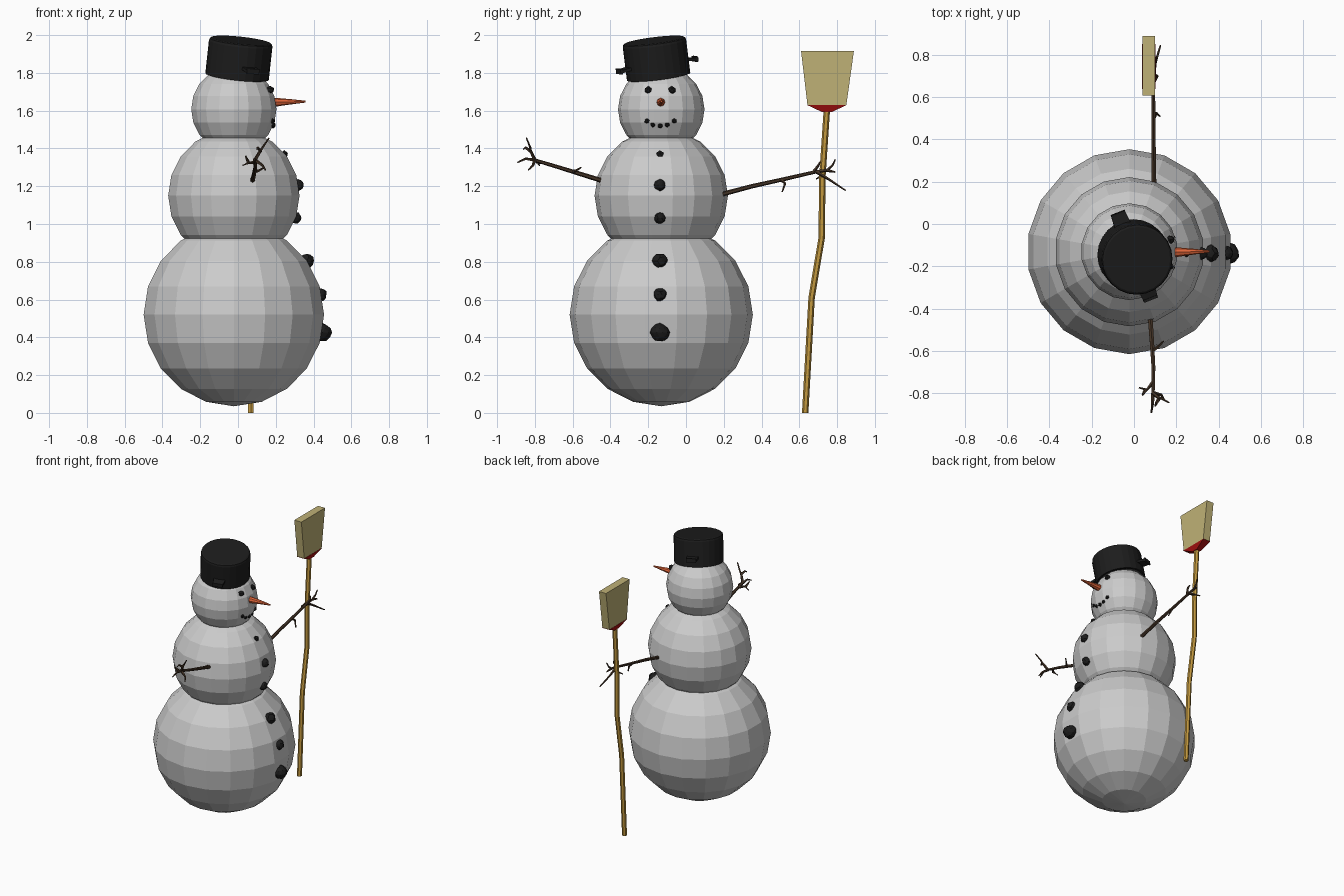
import bpy, bmesh, random
from math import sin, cos, pi, sqrt
from mathutils import Vector, Matrix

if "Cube" in bpy.data.objects:
    bpy.data.objects.remove(bpy.data.objects["Cube"])

random.seed(3)
CY = -0.131   # y of the body axis
CX = -0.022   # x of the body axis


def material(name, rgb):
    m = bpy.data.materials.new(name)
    m.diffuse_color = (*rgb, 1)
    m.use_nodes = True
    m.node_tree.nodes["Principled BSDF"].inputs["Base Color"].default_value = m.diffuse_color
    return m


COAL = material("coal black", (0.012, 0.012, 0.012))
WOOD = material("twig brown", (0.06, 0.035, 0.02))
POLE = material("pole yellow", (0.55, 0.32, 0.05))
STRAW = material("straw", (0.52, 0.44, 0.18))
RED = material("red", (0.4, 0.005, 0.005))
ORANGE = material("carrot orange", (0.75, 0.13, 0.04))


def finish(bm, name, mat=None):
    bmesh.ops.recalc_face_normals(bm, faces=bm.faces)
    me = bpy.data.meshes.new(name)
    bm.to_mesh(me)
    bm.free()
    ob = bpy.data.objects.new(name, me)
    bpy.context.collection.objects.link(ob)
    if mat:
        me.materials.append(mat)
    return ob


def bridge(bm, rings):
    n = len(rings[0])
    for a, b in zip(rings, rings[1:]):
        for i in range(n):
            j = (i + 1) % n
            bm.faces.new((a[i], a[j], b[j], b[i]))


def lathe(name, profile, sides, matrix, mat=None):
    """Spin (radius, z) points about z, with a corner on +y."""
    bm = bmesh.new()
    rings = []
    for r, z in profile:
        rings.append([bm.verts.new((r * cos(pi / 2 + 2 * pi * i / sides),
                                    r * sin(pi / 2 + 2 * pi * i / sides), z))
                      for i in range(sides)])
    bridge(bm, rings)
    bmesh.ops.remove_doubles(bm, verts=bm.verts, dist=1e-5)
    bm.transform(matrix)
    return finish(bm, name, mat)


def add_tube(bm, pts, radii, sides=6):
    """Tapered stick along a list of points."""
    pts = [Vector(p) for p in pts]
    rings = []
    for k, p in enumerate(pts):
        d = (pts[min(k + 1, len(pts) - 1)] - pts[max(k - 1, 0)]).normalized()
        u = d.cross(Vector((1, 0, 0))).normalized()
        if u.length < 0.5:
            u = Vector((0, 1, 0))
        v = d.cross(u)
        rings.append([bm.verts.new(p + radii[k] * (u * cos(2 * pi * i / sides) + v * sin(2 * pi * i / sides)))
                      for i in range(sides)])
    bridge(bm, rings)
    bm.faces.new(rings[0])
    bm.faces.new(rings[-1])


# Three snow balls
BALLS = [("bottom_ball", 0.52, 0.485), ("middle_ball", 1.15, 0.353), ("head", 1.607, 0.229)]
for name, z, r in BALLS:
    arc = [(r * sin(pi * k / 10), -r * cos(pi * k / 10)) for k in range(11)]
    lathe(name, arc, 18, Matrix.Translation((CX, CY, z)))

# Upturned pot as a hat, open underneath
axis = Vector((0.021, -0.024, 0.193)).normalized()
pot = (Matrix.Translation((-0.005, -0.145, 1.78))
       @ Vector((0, 0, 1)).rotation_difference(axis).to_matrix().to_4x4())
lathe("pot_hat", [(0, 0.175), (0.155, 0.175), (0.155, 0), (0.169, 0), (0.169, 0.178),
                  (0.165, 0.190), (0.156, 0.195), (0, 0.195)], 24, pot, COAL)

# Pot handles: small flat loops on both sides
for name, ang in (("pot_handle_a", 1.94), ("pot_handle_b", 1.94 + pi)):
    bm = bmesh.new()
    add_box = bmesh.ops.create_cube(bm, size=1)["verts"]
    for v in add_box:
        v.co = (0.190 + v.co.x * 0.06, v.co.y * (0.07 if v.co.x > 0 else 0.08),
                0.068 + v.co.z * 0.016 - (0.008 if v.co.x > 0 else 0))
    lip = bmesh.ops.create_cube(bm, size=1)["verts"]
    for v in lip:
        v.co = (0.217 + v.co.x * 0.012, v.co.y * 0.07, 0.062 + v.co.z * 0.028)
    bm.transform(pot @ Matrix.Rotation(ang, 4, "Z"))
    finish(bm, name, COAL)

# Carrot nose
bm = bmesh.new()
add_tube(bm, [(0.15, -0.134, 1.644), (0.21, -0.133, 1.645), (0.28, -0.131, 1.647), (0.357, -0.130, 1.648)],
         [0.024, 0.022, 0.014, 0.005], 8)
finish(bm, "carrot_nose", ORANGE)


# Coal lumps: eyes, mouth and buttons pressed into the snow
def coal(name, y, z, r, x=None):
    if x is None:
        _, cz, br = BALLS[2]
        x = CX + sqrt(br ** 2 - (y - CY) ** 2 - (z - cz) ** 2) - 0.004
    bm = bmesh.new()
    bmesh.ops.create_icosphere(bm, subdivisions=2 if r > 0.03 else 1, radius=r)
    for v in bm.verts:
        v.co *= random.uniform(0.9, 1.08)
    bm.transform(Matrix.Translation((x, y, z)))
    finish(bm, name, COAL)


for i, y in enumerate((-0.2, -0.074)):
    coal(f"eye_{i}", y, 1.709, 0.022)
for i, (y, z) in enumerate(((-.206, 1.545), (-.175, 1.526), (-.137, 1.52), (-.1, 1.526), (-.063, 1.545))):
    coal(f"mouth_coal_{i}", y, z, 0.014)
for i, (x, z, r) in enumerate(((.245, 1.367, .022), (.318, 1.206, .031), (.305, 1.032, .031),
                               (.362, .804, .04), (.435, .626, .037), (.447, .425, .05))):
    coal(f"button_{i}", -0.138, z, r, x)


# Twig arms: a main branch, fingers and a side shoot
def arm(name, main, twigs):
    bm = bmesh.new()
    n = len(main)
    add_tube(bm, main, [0.013 - 0.004 * k / (n - 1) for k in range(n)])
    for path in twigs:
        m = len(path)
        add_tube(bm, path, [0.010 - 0.006 * k / (m - 1) for k in range(m)], 5)
    finish(bm, name, WOOD)


hand = (0.09, -0.80, 1.338)
arm("arm_left",
    [(0.075, -0.42, 1.222), (0.085, -0.56, 1.265), (0.092, -0.68, 1.302), hand],
    [[hand, (0.12, -0.825, 1.39), (0.13, -0.825, 1.405), (0.165, -0.845, 1.455)],
     [(0.12, -0.825, 1.385), (0.105, -0.85, 1.405), (0.10, -0.862, 1.395)],
     [hand, (0.088, -0.85, 1.345), (0.082, -0.893, 1.325)],
     [(0.09, -0.75, 1.324), (0.06, -0.785, 1.325), (0.024, -0.775, 1.31)],
     [(0.055, -0.785, 1.325), (0.04, -0.81, 1.36)],
     [hand, (0.13, -0.81, 1.31), (0.145, -0.835, 1.285)],
     [(0.087, -0.60, 1.277), (0.11, -0.585, 1.282), (0.14, -0.555, 1.30)]])
hand = (0.092, 0.69, 1.277)
arm("arm_right",
    [(0.095, 0.15, 1.147), (0.093, 0.35, 1.2), (0.092, 0.53, 1.24), hand],
    [[hand, (0.095, 0.745, 1.285), (0.10, 0.775, 1.31), (0.105, 0.79, 1.342)],
     [(0.095, 0.745, 1.285), (0.105, 0.79, 1.275)],
     [hand, (0.10, 0.76, 1.235), (0.125, 0.845, 1.178)],
     [hand, (0.06, 0.72, 1.26), (0.04, 0.69, 1.238)],
     [(0.092, 0.67, 1.27), (0.11, 0.70, 1.31), (0.10, 0.71, 1.33)],
     [(0.092, 0.50, 1.235), (0.105, 0.525, 1.215), (0.123, 0.51, 1.17)]])

# Crooked broom pole
bm = bmesh.new()
add_tube(bm, [(0.068, 0.631, 0.0), (0.068, 0.665, 0.61), (0.068, 0.718, 0.925), (0.068, 0.722, 1.25),
              (0.069, 0.746, 1.61)], [0.017] * 5)
for v in bm.verts:
    v.co.z = max(v.co.z, 0) if v.co.z > 0.02 else 0
finish(bm, "broom_pole", POLE)


# Broom head: tapered slabs for bristles and collar
def slab(name, low, high, mat):
    """Each end is (y centre, half width in y, half depth in x, z)."""
    bm = bmesh.new()
    rings = [[bm.verts.new((0.07 + sx * d, y + sy * w, z)) for sx, sy in ((-1, -1), (1, -1), (1, 1), (-1, 1))]
             for y, w, d, z in (low, high)]
    bridge(bm, rings)
    for ring in rings:
        bm.faces.new(ring)
    finish(bm, name, mat)


slab("broom_bristles", (0.746, 0.103, 0.029, 1.63), (0.749, 0.14, 0.029, 1.917), STRAW)
slab("broom_collar", (0.746, 0.024, 0.018, 1.592), (0.746, 0.107, 0.031, 1.631), RED)
